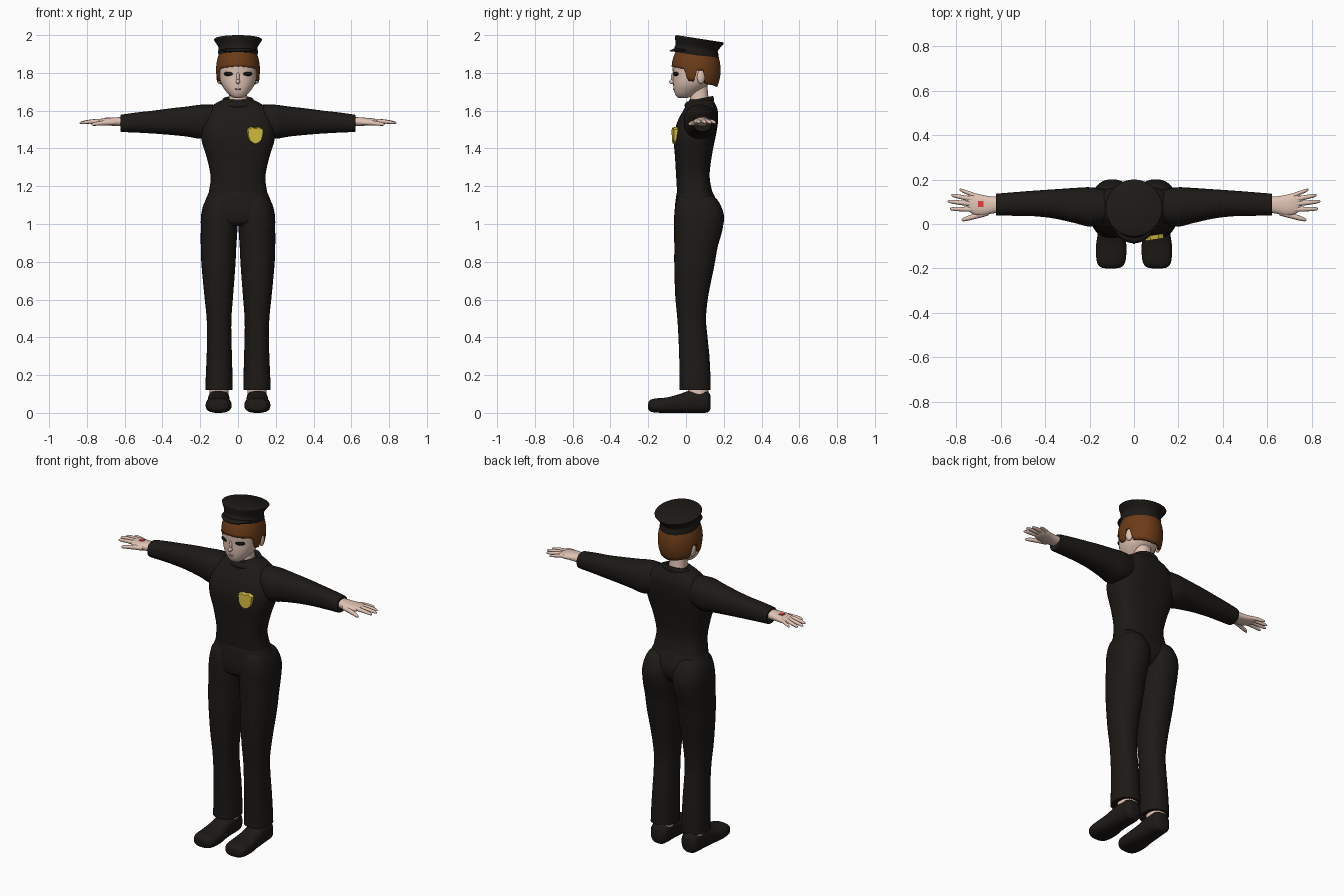
import bpy, bmesh
from math import sin, cos, pi, asin, radians, copysign
from mathutils import Matrix, Vector


def mat(name, r, g, b):
    m = bpy.data.materials.new(name)
    m.diffuse_color = (r, g, b, 1)
    return m


CLOTH = mat("dark_cloth", 0.012, 0.010, 0.008)
SKIN = mat("skin", 0.75, 0.55, 0.46)
HAIR = mat("brown_hair", 0.15, 0.045, 0.009)
BLACK = mat("black", 0.006, 0.006, 0.006)
GOLD = mat("gold", 0.68, 0.52, 0.05)
LIP = mat("lip", 0.35, 0.2, 0.18)
RED = mat("red", 0.75, 0.05, 0.05)


def finish(name, bm, m, mirror=False, thick=0, angle=45):
    bmesh.ops.recalc_face_normals(bm, faces=bm.faces[:])
    me = bpy.data.meshes.new(name)
    bm.to_mesh(me)
    bm.free()
    me.materials.append(m)
    for p in me.polygons:
        p.use_smooth = True
    me.set_sharp_from_angle(angle=radians(angle))
    ob = bpy.data.objects.new(name, me)
    bpy.context.collection.objects.link(ob)
    if thick:
        s = ob.modifiers.new("thickness", 'SOLIDIFY')
        s.thickness = thick
    if mirror:
        mm = ob.modifiers.new("mirror", 'MIRROR')
        mm.use_mirror_merge = False
    return ob


def spline(a, b, c, d, t):
    return tuple(0.5 * (2 * q + (r - p) * t + (2 * p - 5 * q + 4 * r - s) * t * t
                        + (3 * q - p - 3 * r + s) * t ** 3) for p, q, r, s in zip(a, b, c, d))


def loft(name, axis, rings, m, n=2.3, mirror=False, tilt=0, steps=4, sides=32):
    """Rings are (position, a0, a1, b0, b1) spans across the given axis."""
    path = []
    last = len(rings) - 1
    for i in range(last):
        quad = [rings[min(max(j, 0), last)] for j in (i - 1, i, i + 1, i + 2)]
        path += [spline(*quad, k / steps) for k in range(steps)]
    path.append(rings[-1])
    bm = bmesh.new()
    loops = []
    for t, a0, a1, b0, b1 in path:
        loop = []
        for k in range(sides):
            w = 2 * pi * k / sides
            c, s = cos(w), sin(w)
            a = (a0 + a1) / 2 + (a1 - a0) / 2 * copysign(abs(c) ** (2 / n), c)
            db = (b1 - b0) / 2 * copysign(abs(s) ** (2 / n), s)
            b = (b0 + b1) / 2 + db
            co = {'x': (t, a, b), 'y': (a, t, b), 'z': (a, b, t + tilt * db)}[axis]
            loop.append(bm.verts.new(co))
        loops.append(loop)
    for p, q in zip(loops, loops[1:]):
        for k in range(sides):
            j = (k + 1) % sides
            bm.faces.new((p[k], p[j], q[j], q[k]))
    bm.faces.new(loops[0])
    bm.faces.new(loops[-1])
    return finish(name, bm, m, mirror)


def ball(name, loc, r, m, mirror=False, turn=0):
    bm = bmesh.new()
    M = Matrix.Translation(loc) @ Matrix.Rotation(turn, 4, 'Z') @ Matrix.Diagonal((*r, 1))
    bmesh.ops.create_uvsphere(bm, u_segments=20, v_segments=12, radius=1, matrix=M)
    return finish(name, bm, m, mirror)


# Shirt: torso, sleeves, collar
loft("shirt_torso", 'z', [
    (1.165, -.155, .155, -.047, .14), (1.25, -.145, .145, -.052, .125), (1.35, -.165, .165, -.058, .135),
    (1.43, -.19, .19, -.064, .15), (1.49, -.197, .197, -.060, .162), (1.55, -.188, .188, -.042, .17),
    (1.60, -.165, .165, -.015, .168), (1.635, -.125, .125, .005, .155), (1.66, -.075, .075, .02, .14)],
    CLOTH, n=2.7, sides=48)
loft("sleeve", 'x', [
    (.10, .01, .15, 1.48, 1.63), (.19, -.012, .165, 1.452, 1.632), (.27, .005, .162, 1.463, 1.622),
    (.36, .025, .156, 1.472, 1.612), (.45, .035, .15, 1.479, 1.6), (.54, .037, .143, 1.484, 1.59),
    (.61, .038, .137, 1.487, 1.58), (.622, .04, .135, 1.49, 1.577)], CLOTH, mirror=True)
loft("collar", 'z', [
    (1.625, -.09, .09, .0, .145), (1.645, -.088, .088, -.008, .148), (1.662, -.078, .078, .005, .142),
    (1.66, -.066, .066, .018, .13), (1.645, -.06, .06, .022, .12)], CLOTH, tilt=.22)

# Trousers: hips and legs
loft("trouser_hips", 'z', [
    (1.175, -.15, .15, -.042, .137), (1.16, -.158, .158, -.05, .145), (1.1, -.182, .182, -.058, .17),
    (1.05, -.19, .19, -.06, .17), (1.01, -.17, .17, -.052, .15), (.99, -.12, .12, -.03, .12)],
    CLOTH, n=2.4, sides=48)
loft("trouser_leg", 'z', [
    (1.15, .05, .14, -.03, .14), (1.12, .02, .175, -.05, .172), (1.05, .0, .195, -.062, .2),
    (.97, .003, .197, -.063, .193), (.88, .009, .197, -.062, .168), (.78, .014, .193, -.062, .15),
    (.62, .026, .178, -.057, .118), (.5, .035, .166, -.046, .106), (.4, .035, .164, -.04, .114),
    (.3, .032, .166, -.036, .124), (.18, .029, .171, -.034, .13), (.12, .028, .173, -.034, .131)],
    CLOTH, mirror=True)

# Ankles and shoes
loft("ankle", 'z', [(.09, .05, .15, .01, .118), (.16, .05, .15, .01, .12)], SKIN, mirror=True)
loft("shoe", 'y', [
    (-.2, .085, .125, .022, .05), (-.193, .055, .152, .01, .066), (-.165, .038, .168, .002, .076),
    (-.1, .034, .171, 0, .082), (-.04, .042, .163, 0, .098), (.02, .045, .16, 0, .118),
    (.08, .045, .155, 0, .126), (.115, .052, .15, .003, .115), (.13, .075, .13, .02, .09)],
    CLOTH, n=2.6, mirror=True)

# Hands: palm, four fingers and thumb
loft("palm", 'x', [
    (.60, .052, .122, 1.518, 1.566), (.64, .047, .124, 1.518, 1.565), (.68, .038, .13, 1.521, 1.562),
    (.715, .042, .138, 1.525, 1.559), (.74, .055, .136, 1.53, 1.554), (.75, .07, .125, 1.536, 1.549)],
    SKIN, mirror=True)
fingers = [("little_finger", .71, .126, .785, .155, 1.54, .009), ("ring_finger", .72, .11, .822, .13, 1.54, .010),
           ("middle_finger", .725, .09, .838, .102, 1.54, .010), ("index_finger", .72, .066, .828, .068, 1.54, .010),
           ("thumb", .655, .052, .775, .018, 1.532, .012)]
for name, x0, y0, x1, y1, z, r in fingers:
    rings = []
    for t, k in ((0, 1.15), (.35, 1.1), (.7, .95), (.93, .7), (1, .25)):
        x, y, zz = x0 + (x1 - x0) * t, y0 + (y1 - y0) * t, z + .005 - .01 * t * t
        rings.append((x, y - r * k, y + r * k, zz - r * k, zz + r * k))
    loft(name, 'x', rings, SKIN, n=2, mirror=True, steps=2, sides=12)
bm = bmesh.new()
bmesh.ops.create_cube(bm, size=1, matrix=Matrix.Translation((-.69, .09, 1.561)) @ Matrix.Diagonal((.025, .025, .006, 1)))
finish("hand_mark", bm, RED)

# Head, neck and face
loft("neck", 'z', [(1.6, -.06, .06, .02, .13), (1.66, -.048, .048, .022, .12), (1.76, -.046, .046, .02, .11)], SKIN)
loft("head", 'z', [
    (1.666, -.014, .014, -.036, .0), (1.675, -.036, .036, -.05, .03), (1.70, -.062, .062, -.062, .07),
    (1.74, -.088, .088, -.068, .12), (1.79, -.1, .1, -.069, .15), (1.85, -.101, .101, -.071, .155),
    (1.90, -.088, .088, -.055, .145), (1.93, -.05, .05, -.02, .1)], SKIN, n=2.2)
ball("nose", (0, -.07, 1.753), (.011, .02, .013), SKIN)
ball("nose_bridge", (0, -.066, 1.775), (.009, .013, .03), SKIN)
ball("mouth", (0, -.064, 1.714), (.017, .005, .005), LIP)
ball("eye", (.05, -.052, 1.795), (.028, .012, .012), BLACK, True, .4)
ball("ear", (.1, .08, 1.778), (.013, .022, .036), SKIN, True, .3)

# Hair: dome whose lower edge follows fringe, sideburns, ears and nape
EDGE = [(0, 1.835), (40, 1.828), (62, 1.82), (70, 1.757), (85, 1.755), (92, 1.812), (108, 1.812), (116, 1.74), (180, 1.725)]


def edge_height(f):
    for (f0, z0), (f1, z1) in zip(EDGE, EDGE[1:]):
        if f <= f1:
            return z0 + (z1 - z0) * (f - f0) / (f1 - f0)
    return EDGE[-1][1]


bm = bmesh.new()
cols = []
for k in range(90):
    w = k * 4
    low = asin((edge_height(min(w, 360 - w)) - 1.815) / .15)
    col = []
    for j in range(15):
        p = low + (1.5 - low) * j / 14
        c = cos(p) ** .7
        col.append(bm.verts.new((.116 * c * sin(radians(w)), .053 - .13 * c * cos(radians(w)), 1.815 + .15 * sin(p))))
    cols.append(col)
for k in range(90):
    p, q = cols[k], cols[(k + 1) % 90]
    for j in range(14):
        bm.faces.new((p[j], q[j], q[j + 1], p[j + 1]))
finish("hair", bm, HAIR, thick=.018)

# Cap: flared crown and visor
loft("cap_crown", 'z', [
    (1.893, -.104, .104, -.062, .174), (1.915, -.105, .105, -.062, .172), (1.93, -.103, .103, -.056, .168),
    (1.945, -.108, .108, -.056, .176), (1.968, -.123, .123, -.058, .195), (1.976, -.127, .127, -.056, .2),
    (1.981, -.121, .121, -.05, .194)], CLOTH, n=2, tilt=-.155, steps=3, sides=48)
bm = bmesh.new()
prev = None
for k in range(21):
    w = pi * (1.1 + .8 * k / 20)
    d = .03 * sin(pi * k / 20)
    pair = [bm.verts.new((cos(w) * (.1 + g), .055 + sin(w) * (.112 + g), 1.918 - g * .5 - .015 * sin(w))) for g in (0, d * .6, d)]
    if prev:
        for j in (0, 1):
            bm.faces.new((prev[j], pair[j], pair[j + 1], prev[j + 1]))
    prev = pair
finish("cap_visor", bm, CLOTH, thick=.006)

# Shield badge on the chest
half = [(0, .042), (.02, .047), (.034, .04), (.044, .034), (.042, .0), (.034, -.026), (.016, -.042), (0, -.047)]
outline = half + [(-x, z) for x, z in half[-2:0:-1]]
bm = bmesh.new()
bmesh.ops.bevel
face = bm.faces.new([bm.verts.new((x, 0, z)) for x, z in outline])
ext = bmesh.ops.extrude_face_region(bm, geom=[face])
front = [v for v in ext["geom"] if isinstance(v, bmesh.types.BMVert)]
for v in front:
    v.co = Vector((v.co.x * .9, -.02, v.co.z * .9))
badge = finish("chest_badge", bm, GOLD, angle=30)
badge.location = (.09, -.05, 1.468)
badge.rotation_euler = (0, 0, .15)
